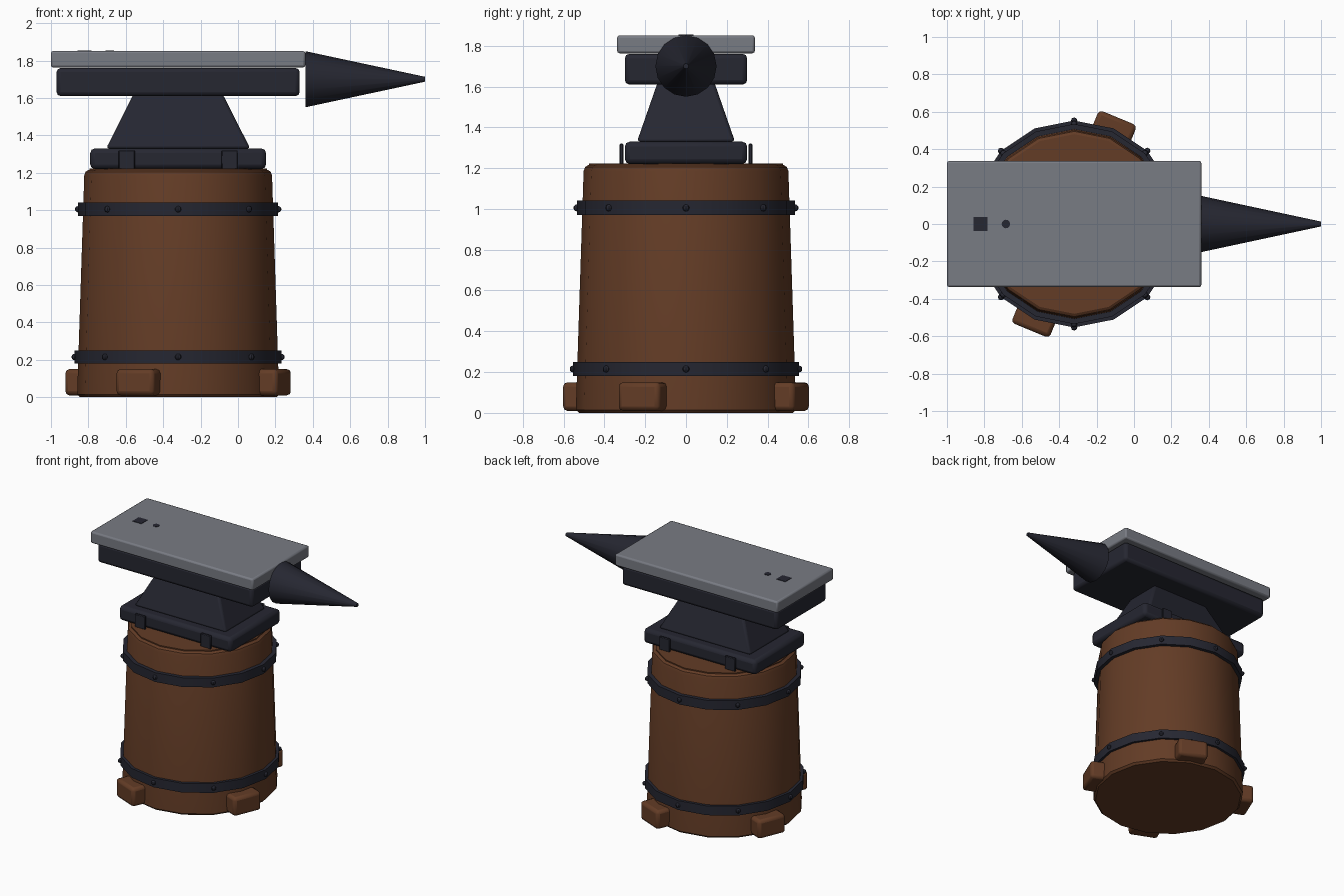
import bpy, bmesh
from math import cos, sin, radians, tau
from mathutils import Matrix, Vector

cube = bpy.data.objects.get("Cube")
if cube:
    bpy.data.objects.remove(cube, do_unlink=True)

CX = -0.32      # axis of the stump and anvil foot
SIDES = 16


def material(name, rgb):
    mat = bpy.data.materials.new(name)
    mat.use_nodes = True
    color = (*rgb, 1)
    mat.diffuse_color = color
    node = next(n for n in mat.node_tree.nodes if n.type == 'BSDF_PRINCIPLED')
    node.inputs["Base Color"].default_value = color
    node.inputs["Roughness"].default_value = 0.7
    return mat


WOOD = material("brown wood", (0.125, 0.045, 0.019))
IRON = material("dark iron", (0.019, 0.02, 0.031))
STEEL = material("worn steel", (0.19, 0.2, 0.23))


def finish(name, bm, mat, bevel=0, segments=2):
    bmesh.ops.recalc_face_normals(bm, faces=bm.faces)
    mesh = bpy.data.meshes.new(name)
    bm.to_mesh(mesh)
    bm.free()
    mesh.materials.append(mat)
    obj = bpy.data.objects.new(name, mesh)
    bpy.context.collection.objects.link(obj)
    if bevel:
        mod = obj.modifiers.new("Bevel", 'BEVEL')
        mod.width, mod.segments = bevel, segments
    bpy.ops.object.select_all(action='DESELECT')
    obj.select_set(True)
    bpy.context.view_layer.objects.active = obj
    bpy.ops.object.shade_smooth_by_angle(angle=radians(32))
    return obj


def box(name, center, size, mat, bevel=0, turn=0, top=(1, 1), segments=2):
    """Box with an optional turn about z and a scaled top face."""
    bm = bmesh.new()
    bmesh.ops.create_cube(bm, size=1)
    for v in bm.verts:
        if v.co.z > 0:
            v.co.x *= top[0]
            v.co.y *= top[1]
        v.co = Vector(a * b for a, b in zip(v.co, size))
    bm.transform(Matrix.Translation(center) @ Matrix.Rotation(turn, 4, 'Z'))
    return finish(name, bm, mat, bevel, segments)


def lathe(name, profile, mat, closed=False):
    """Revolve (radius, height) points around the stump axis."""
    bm = bmesh.new()
    rings = [[bm.verts.new((CX + r * cos(tau * i / SIDES), r * sin(tau * i / SIDES), z))
              for i in range(SIDES)] for r, z in profile]
    pairs = list(zip(rings, rings[1:]))
    if closed:
        pairs.append((rings[-1], rings[0]))
    else:
        bm.faces.new(rings[0])
        bm.faces.new(rings[-1])
    for a, b in pairs:
        for i in range(SIDES):
            j = (i + 1) % SIDES
            bm.faces.new((a[i], a[j], b[j], b[i]))
    return finish(name, bm, mat)


# Wooden stump with softened rims and a thin raised end cap
lathe("stump", [(0.525, 0), (0.54, 0.015), (0.502, 1.185), (0.495, 1.205), (0.48, 1.215)], WOOD)
lathe("stump_cap", [(0.475, 1.21), (0.475, 1.223)], WOOD)

# Iron bands, each with eight rivets
for level, z, r in (("lower", 0.215, 0.553), ("upper", 1.005, 0.535)):
    lathe(level + "_band", [(r - 0.04, z - 0.035), (r, z - 0.035),
                            (r, z + 0.035), (r - 0.04, z + 0.035)], IRON, closed=True)
    bm = bmesh.new()
    for i in range(8):
        a = tau * i / 8
        place = (Matrix.Translation((CX + r * cos(a), r * sin(a), z))
                 @ Matrix.Rotation(a, 4, 'Z'))
        bmesh.ops.create_uvsphere(bm, u_segments=8, v_segments=6, radius=0.017, matrix=place)
    finish(level + "_rivets", bm, IRON)

# Four wooden wedges around the foot of the stump
for i in range(4):
    a = radians(67.5 + 90 * i)
    box(f"wedge_{i + 1}", (CX + 0.535 * cos(a), 0.535 * sin(a), 0.08),
        (0.16, 0.22, 0.14), WOOD, 0.022, a)

# Anvil: foot, tapered waist, body and steel face
box("anvil_foot", (CX, 0, 1.275), (0.94, 0.6, 0.11), IRON, 0.025)
box("anvil_waist", (CX, 0, 1.475), (0.77, 0.48, 0.29), IRON, 0.015, top=(0.62, 0.58))
box("anvil_body", (CX, 0, 1.685), (1.3, 0.6, 0.15), IRON, 0.022)
box("anvil_face", (CX, 0, 1.807), (1.36, 0.675, 0.088), STEEL, 0.012)

# Holes in the face, as thin dark plates
box("square_hole", (-0.82, 0, 1.85), (0.075, 0.075, 0.008), IRON)
bm = bmesh.new()
bmesh.ops.create_cone(bm, cap_ends=True, segments=12, radius1=0.023, radius2=0.023, depth=0.008,
                      matrix=Matrix.Translation((-0.685, 0, 1.85)))
finish("round_hole", bm, IRON)

# Horn pointing to the left side
bm = bmesh.new()
bmesh.ops.create_cone(bm, cap_ends=True, segments=SIDES, radius1=0.15, radius2=0.013, depth=0.64,
                      matrix=Matrix.Translation((0.68, 0, 1.7)) @ Matrix.Rotation(tau / 4, 4, 'Y'))
finish("horn", bm, IRON)

# Hold-down clips on the front and back of the foot
for side, y in (("front", -0.316), ("back", 0.316)):
    for hand, x in (("right", -0.275), ("left", 0.275)):
        box(f"{side}_{hand}_clip", (CX + x, y, 1.27), (0.086, 0.018, 0.1), IRON, 0.004, segments=1)
